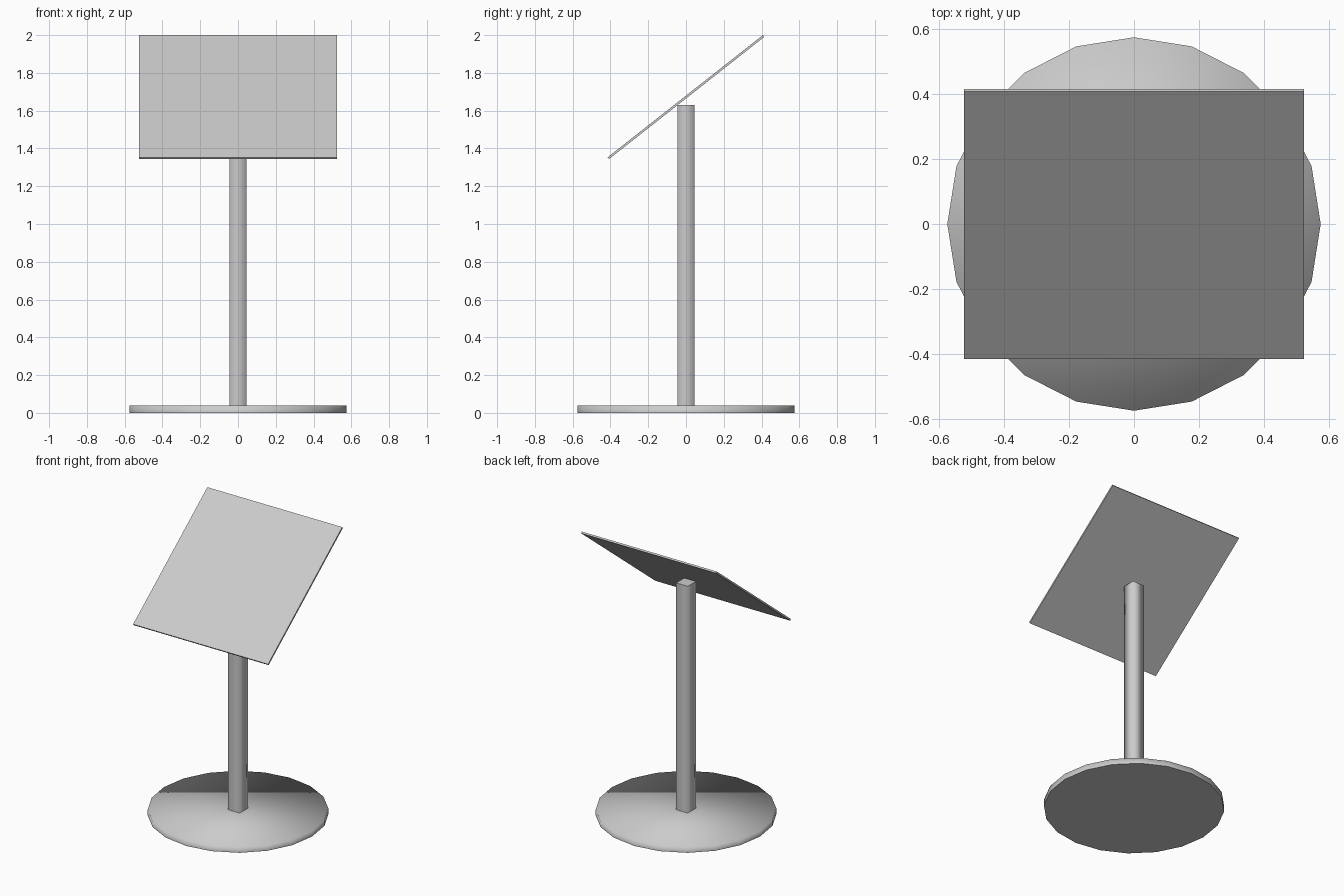
import bpy, bmesh, math
from mathutils import Matrix

cube = bpy.data.objects.get("Cube")
if cube:
    bpy.data.objects.remove(cube, do_unlink=True)

GREY = (0.6, 0.6, 0.6, 1.0)
mat = bpy.data.materials.new("plain_grey")
mat.use_nodes = True
mat.diffuse_color = GREY
mat.node_tree.nodes["Principled BSDF"].inputs["Base Color"].default_value = GREY


def add_part(name, bm, smooth=None, sharp=None):
    """Turn a bmesh into an object; rules choose smooth faces and sharp edges."""
    bmesh.ops.recalc_face_normals(bm, faces=bm.faces)
    for f in bm.faces:
        f.smooth = bool(smooth and smooth(f))
    for e in bm.edges:
        if sharp and sharp(e):
            e.smooth = False
    mesh = bpy.data.meshes.new(name)
    bm.to_mesh(mesh)
    bm.free()
    mesh.materials.append(mat)
    obj = bpy.data.objects.new(name, mesh)
    bpy.context.collection.objects.link(obj)
    return obj


# Round base: 20-sided disc, softly shaded on top and rim, flat below
BASE_H = 0.04
bm = bmesh.new()
bmesh.ops.create_cone(bm, cap_ends=True, segments=20, radius1=0.574, radius2=0.574,
                      depth=BASE_H, matrix=Matrix.Translation((0, 0, BASE_H / 2)))
add_part("base", bm,
         smooth=lambda f: f.normal.z > -0.5,
         sharp=lambda e: all(v.co.z < 0.01 for v in e.verts))

# Square post with soft side shading and flat ends
POST_TOP = 1.63
bm = bmesh.new()
bmesh.ops.create_cube(bm, size=1)
bmesh.ops.scale(bm, vec=(0.09, 0.09, POST_TOP - BASE_H), verts=bm.verts)
bmesh.ops.translate(bm, vec=(0, 0, (POST_TOP + BASE_H) / 2), verts=bm.verts)
add_part("post", bm,
         smooth=lambda f: abs(f.normal.z) < 0.5,
         sharp=lambda e: abs(e.verts[0].co.z - e.verts[1].co.z) < 0.01)

# Thin square board, tilted towards the front
bm = bmesh.new()
bmesh.ops.create_cube(bm, size=1)
bmesh.ops.scale(bm, vec=(1.046, 1.046, 0.012), verts=bm.verts)
bmesh.ops.rotate(bm, matrix=Matrix.Rotation(math.radians(38.2), 3, 'X'), verts=bm.verts)
bmesh.ops.translate(bm, vec=(0, 0, 1.672), verts=bm.verts)
add_part("tilted_board", bm)
